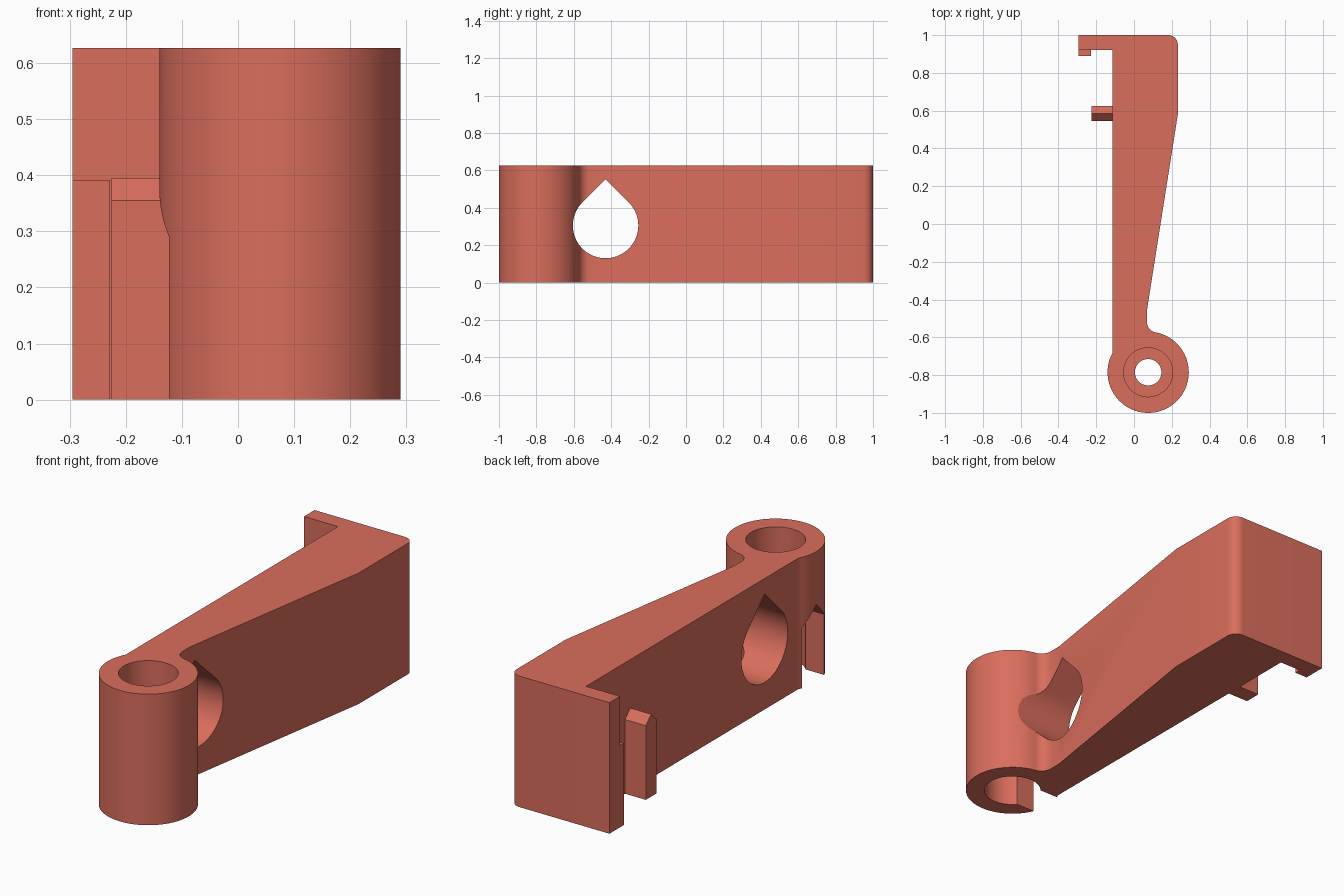
import bpy
import bmesh
from math import cos, sin, radians, sqrt
from mathutils import Vector

if "Cube" in bpy.data.objects:
    bpy.data.objects.remove(bpy.data.objects["Cube"])

HEIGHT = 0.627
BOSS = (0.075, -0.785)

coral = bpy.data.materials.new("coral_red")
coral.use_nodes = True
coral.diffuse_color = (0.70, 0.155, 0.108, 1)
coral.node_tree.nodes["Principled BSDF"].inputs["Base Color"].default_value = coral.diffuse_color


def arc(center, radius, start, end, steps):
    angles = [radians(start + (end - start) * i / steps) for i in range(steps + 1)]
    return [(center[0] + radius * cos(a), center[1] + radius * sin(a)) for a in angles]


def prism(name, points, low, high, axis="z"):
    """Extrude a profile: (x, y) along z, or (y, z) along x."""
    bm = bmesh.new()
    place = (lambda u, v: (u, v, low)) if axis == "z" else (lambda u, v: (low, u, v))
    shift = Vector((0, 0, high - low)) if axis == "z" else Vector((high - low, 0, 0))
    face = bm.faces.new([bm.verts.new(place(u, v)) for u, v in points])
    grown = bmesh.ops.extrude_face_region(bm, geom=[face])["geom"]
    bmesh.ops.translate(bm, vec=shift, verts=[g for g in grown if isinstance(g, bmesh.types.BMVert)])
    bmesh.ops.recalc_face_normals(bm, faces=bm.faces)
    mesh = bpy.data.meshes.new(name)
    bm.to_mesh(mesh)
    bm.free()
    mesh.materials.append(coral)
    obj = bpy.data.objects.new(name, mesh)
    bpy.context.collection.objects.link(obj)
    return obj


def combine(target, tool, operation):
    """Apply a boolean and remove the tool."""
    mod = target.modifiers.new(tool.name, "BOOLEAN")
    mod.object, mod.operation, mod.solver = tool, operation, "EXACT"
    bpy.ops.object.select_all(action="DESELECT")
    bpy.context.view_layer.objects.active = target
    target.select_set(True)
    bpy.ops.object.modifier_apply(modifier=mod.name)
    bpy.data.objects.remove(tool)


# Arm with hinge boss, neck fillet, rounded back corner and hook
outline = arc(BOSS, 0.215, 79, -207.9, 72)
outline += [(-0.115, 0.92), (-0.295, 0.92), (-0.295, 1.0)]
outline += arc((0.182, 0.95), 0.05, 90, 0, 10)
outline += [(0.232, 0.58), (0.068, -0.46)]
outline += arc((0.126, -0.517), 0.058, 180, 255, 10)
arm = prism("lever_arm", outline, 0, HEIGHT)

# Hook lip and gabled clip on the inner side
lip = prism("hook_lip", [(-0.295, 0.89), (-0.228, 0.89), (-0.228, 0.94), (-0.295, 0.94)], 0, 0.391)
combine(arm, lip, "UNION")
gable = [(0.545, 0), (0.625, 0), (0.625, 0.355), (0.585, 0.395), (0.545, 0.355)]
combine(arm, prism("clip", gable, -0.225, -0.09, "x"), "UNION")

# Teardrop opening through the arm
tear = (-0.43, 0.305)
drop = arc(tear, 0.175, 135, 405, 54) + [(tear[0], tear[1] + 0.175 * sqrt(2))]
combine(arm, prism("teardrop_cutter", drop, -0.5, 0.5, "x"), "DIFFERENCE")

# Stepped bore: wide at both ends, narrow through the shelf
for name, radius, low, high in (("lower_bore", 0.13, -0.1, 0.38),
                                ("upper_bore", 0.13, 0.44, 0.8),
                                ("pin_hole", 0.07, 0.3, 0.5)):
    circle = arc(BOSS, radius, 0, 360, 48)[:-1]
    combine(arm, prism(name, circle, low, high), "DIFFERENCE")

# Pointed slot in the boss wall
slot = [(-0.869, -0.1), (-0.701, -0.1), (-0.701, 0.29), (-0.785, 0.374), (-0.869, 0.29)]
combine(arm, prism("slot_cutter", slot, -0.3, 0.04, "x"), "DIFFERENCE")

bpy.ops.object.shade_smooth_by_angle(angle=radians(30))
